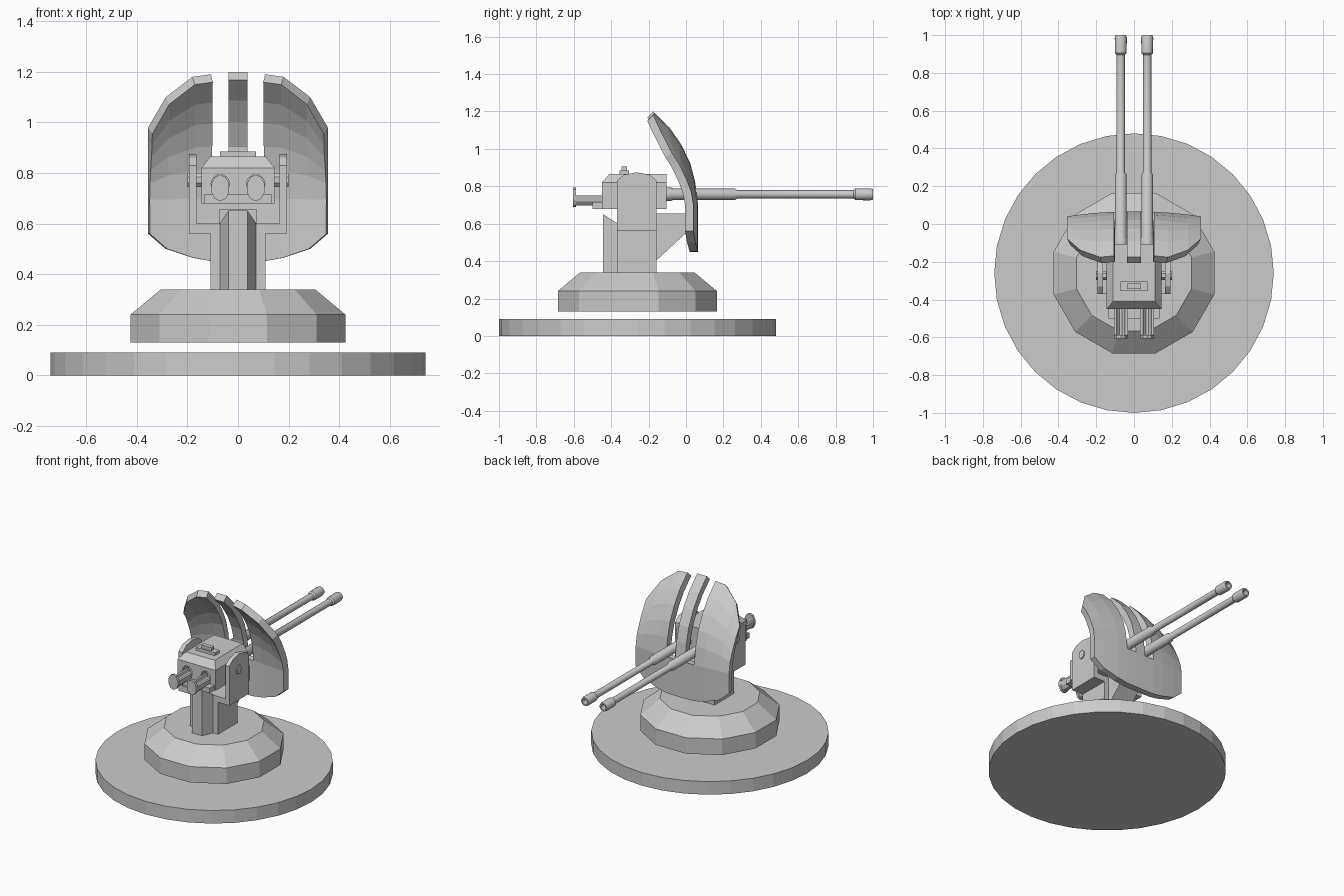
import bpy, bmesh, math

if "Cube" in bpy.data.objects:
    bpy.data.objects.remove(bpy.data.objects["Cube"])


def make(name, verts, faces, smooth=False):
    me = bpy.data.meshes.new(name)
    me.from_pydata(verts, [], faces)
    ob = bpy.data.objects.new(name, me)
    bpy.context.collection.objects.link(ob)
    if smooth:
        bpy.context.view_layer.objects.active = ob
        ob.select_set(True)
        bpy.ops.object.shade_smooth_by_angle(angle=math.radians(35))
        ob.select_set(False)
    return ob


def loft(name, rings, smooth=False):
    """Skin equal-length rings of points and cap both ends."""
    n = len(rings[0])
    verts = [p for r in rings for p in r]
    faces = [(k * n + i, k * n + (i + 1) % n, (k + 1) * n + (i + 1) % n, (k + 1) * n + i)
             for k in range(len(rings) - 1) for i in range(n)]
    faces += [tuple(range(n))[::-1], tuple(range((len(rings) - 1) * n, len(rings) * n))]
    ob = make(name, verts, faces, smooth)
    bm = bmesh.new()
    bm.from_mesh(ob.data)
    bmesh.ops.recalc_face_normals(bm, faces=bm.faces)
    bm.to_mesh(ob.data)
    bm.free()
    return ob


def lathe(name, profile, n, axis, loc, phase=0.0, smooth=False, stretch=1.0):
    """Profile is (radius, position along axis)."""
    rings = []
    for r, h in profile:
        ring = []
        for i in range(n):
            a = 2 * math.pi * i / n + phase
            u, v = r * math.cos(a), r * math.sin(a) * stretch
            p = {'x': (h, u, v), 'y': (u, h, v), 'z': (u, v, h)}[axis]
            ring.append(tuple(c + d for c, d in zip(p, loc)))
        rings.append(ring)
    return loft(name, rings, smooth)


def prism_x(name, yz, x0, x1):
    return loft(name, [[(x, y, z) for y, z in yz] for x in (x0, x1)])


def rect(x, y0, y1, z):
    return [(-x, y0, z), (x, y0, z), (x, y1, z), (-x, y1, z)]


def box(name, x, y0, y1, z0, z1):
    return loft(name, [rect(x, y0, y1, z0), rect(x, y0, y1, z1)])


# Ground disc and faceted turntable
CY = -0.26
lathe("ground_disc", [(0.74, 0), (0.74, 0.09)], 32, 'z', (0, CY, 0))
lathe("turntable", [(0.44, 0.13), (0.44, 0.24), (0.316, 0.34)], 12, 'z', (0, CY, 0), math.pi / 12)

# Pedestal: core, tapered front column, bracket carrying the shield
box("pedestal_core", 0.108, -0.37, -0.157, 0.34, 0.565)
col = [(-0.037, -0.445), (0.037, -0.445), (0.075, -0.36), (-0.075, -0.36)]
loft("pedestal_column", [[(x, y, 0.34) for x, y in col],
                         [(x, y, z) for (x, y), z in zip(col, (0.652, 0.652, 0.597, 0.597))]])
prism_x("shield_bracket", [(-0.17, 0.34), (-0.157, 0.34), (-0.157, 0.405), (0.0, 0.55),
                           (0.03, 0.56), (0.03, 0.655), (-0.17, 0.655)], -0.075, 0.075)

# Yoke with two rounded arms and trunnion pins
box("yoke_floor", 0.193, -0.37, -0.157, 0.56, 0.6)
arm = [(-0.37, 0.56), (-0.157, 0.56), (-0.157, 0.83), (-0.195, 0.862), (-0.263, 0.875),
       (-0.33, 0.862), (-0.37, 0.83)]
for s, side in ((-1, "left"), (1, "right")):
    prism_x(side + "_yoke_arm", arm, s * 0.163, s * 0.193)
    lathe(side + "_trunnion", [(0.026, s * 0.13), (0.026, s * 0.2)], 8, 'x',
          (0, -0.273, 0.772), math.pi / 8, stretch=1.15)

# Gun housing with chamfered top and two breech recesses
GX, GZ = 0.07, 0.757
body = loft("gun_housing", [rect(0.145, -0.45, -0.105, 0.68), rect(0.145, -0.45, -0.105, 0.82),
                            rect(0.11, -0.41, -0.105, 0.865)])
for s in (-1, 1):
    cutter = lathe("recess_cutter", [(0.037, -0.55), (0.037, -0.39)], 10, 'y', (s * GX, 0, GZ))
    cutter.hide_render = True
    mod = body.modifiers.new("recess", 'BOOLEAN')
    mod.object = cutter
    mod.solver = 'EXACT'
    bpy.context.view_layer.objects.active = body
    bpy.ops.object.modifier_apply(modifier=mod.name)
    bpy.data.objects.remove(cutter)
box("breech_ledge", 0.135, -0.5, -0.45, 0.68, 0.715)
box("sight_base", 0.072, -0.355, -0.305, 0.86, 0.885)
box("sight_top", 0.038, -0.345, -0.315, 0.88, 0.907)

# Barrels and breech troughs, one per side
for s, side in ((-1, "left"), (1, "right")):
    x = s * GX
    lathe(side + "_barrel", [(0.036, -0.12), (0.036, -0.08), (0.031, -0.07), (0.031, 0.26),
                             (0.022, 0.275), (0.022, 0.895), (0.031, 0.905), (0.032, 0.985),
                             (0.028, 1.0), (0.019, 1.0), (0.017, 0.93)],
          16, 'y', (x, 0, GZ), smooth=True)
    lathe(side + "_breech_plate", [(0.037, -0.605), (0.037, -0.588)], 10, 'y',
          (x, 0, 0.741), math.pi / 10, stretch=1.42)
    angles = [math.pi + math.pi * i / 5 for i in range(6)]
    trough = [(r * math.cos(a), 0.752 + 1.55 * r * math.sin(a))
              for r, seq in ((0.037, angles), (0.022, angles[::-1])) for a in seq]
    loft(side + "_breech_trough", [[(x + u, y, z) for u, z in trough] for y in (-0.59, -0.4)])

# Domed gun shield: sheet with two barrel slots, thickened
curve = [(0.44, 0.065), (0.72, 0.065), (0.85, 0.045), (0.95, 0.015), (1.05, -0.04),
         (1.13, -0.1), (1.2, -0.175)]


def front_y(x, z):
    y = curve[-1][1]
    for (z0, y0), (z1, y1) in zip(curve, curve[1:]):
        if z <= z1:
            y = y0 + (y1 - y0) * (z - z0) / (z1 - z0)
            break
    k = 0.025 + 0.055 * max(0, (z - 0.75) / 0.25)
    return y - k * max(0, abs(x) - 0.05) ** 2 / 0.305 ** 2


half = [(0.037, 0.45, 1.2), (0.107, 0.452, 1.19), (0.18, 0.465, 1.18),
        (0.285, 0.5, 1.1), (0.355, 0.56, 0.98)]   # x, bottom, top
cols = [(-x, b, t) for x, b, t in half[::-1]] + half
SLOT = 0.7
verts = []
for x, b, t in cols:
    zs = [b, (b + SLOT) / 2] + [SLOT + (t - SLOT) * f for f in (0, 0.25, 0.45, 0.65, 0.83, 1)]
    verts += [(x, front_y(x, z), z) for z in zs]
R = 8
faces = [(c * R + r, c * R + r + 1, (c + 1) * R + r + 1, (c + 1) * R + r)
         for c in range(len(cols) - 1) for r in range(R - 1)
         if not (c in (3, 5) and r >= 2)]
used = sorted({i for f in faces for i in f})
shield = make("gun_shield", [verts[i] for i in used],
              [tuple(used.index(i) for i in f) for f in faces])
mod = shield.modifiers.new("thickness", 'SOLIDIFY')
mod.thickness = 0.045
mod.offset = -1
